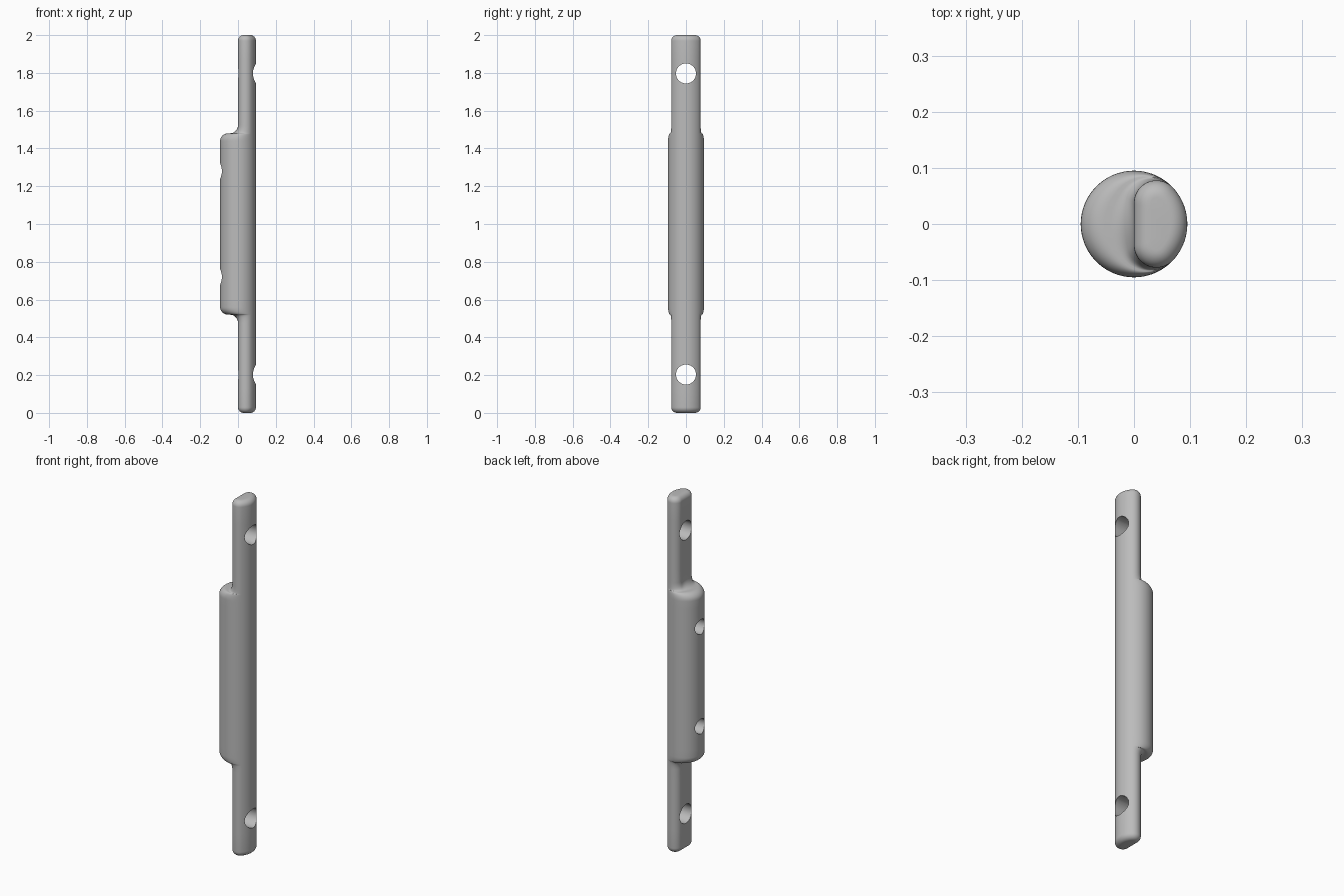
import bpy, bmesh
from math import sin, cos, pi, hypot, sqrt, radians

if "Cube" in bpy.data.objects:
    bpy.data.objects.remove(bpy.data.objects["Cube"], do_unlink=True)

R = 0.095        # barrel radius
FILLET = 0.04    # rounding of the long tang edges
END = 0.03       # rounding of the tang ends
CX = 0.045       # common axis of all the rings
SIDES, STEPS = 128, 8
FC_Y = sqrt((R - FILLET) ** 2 - FILLET ** 2)

steel = bpy.data.materials.new("plain grey")
steel.use_nodes = True
steel.diffuse_color = (0.5, 0.5, 0.5, 1)
steel.node_tree.nodes["Principled BSDF"].inputs["Base Color"].default_value = (0.5, 0.5, 0.5, 1)


def in_tang(x, y, inset):
    """Half-round section with a flat at x = 0 and rounded corners."""
    if x < inset or hypot(x, y) > R - inset:
        return False
    qx, qy = x - FILLET, abs(y) - FC_Y
    in_corner = qy > 0 and FILLET * qy - FC_Y * qx > 0
    return not in_corner or hypot(qx, qy) < FILLET - inset


def in_barrel(x, y, inset):
    return hypot(x, y) < R - inset


def outline(inside, inset=0):
    """Radii of a section, measured outwards from the common axis."""
    radii = []
    for i in range(SIDES):
        a = 2 * pi * i / SIDES
        lo, hi = 0, 0.2
        for _ in range(26):
            mid = (lo + hi) / 2
            if inside(CX + mid * cos(a), mid * sin(a), inset):
                lo = mid
            else:
                hi = mid
        radii.append(lo)
    return radii


barrel, tang = outline(in_barrel), outline(in_tang)


def blend(s):
    return [b + (t - b) * s for b, t in zip(barrel, tang)]


# Upper half of the rings as (height above the middle, radii)
quarter = [pi / 2 * i / STEPS for i in range(STEPS + 1)]
upper = [(h, barrel) for h in (0.15, 0.22, 0.34, 0.40)]
upper += [(0.44 + 0.04 * sin(a), blend(0.45 * (1 - cos(a)))) for a in quarter]
upper += [(0.48 + 0.045 * (1 - cos(a)), blend(0.55 + 0.45 * sin(a))) for a in quarter]
upper += [(h, tang) for h in (0.6, 0.72, 0.87)]
upper += [(1 - END + END * sin(a), outline(in_tang, END * (1 - cos(a)))) for a in quarter]
rings = [(1 - h, r) for h, r in reversed(upper)] + [(1 + h, r) for h, r in upper]

# Rod: barrel with a half-round tang at each end
bm = bmesh.new()
loops = []
for z, radii in rings:
    loops.append([bm.verts.new((CX + r * cos(2 * pi * i / SIDES), r * sin(2 * pi * i / SIDES), z))
                  for i, r in enumerate(radii)])
for low, high in zip(loops, loops[1:]):
    for i in range(SIDES):
        j = (i + 1) % SIDES
        bm.faces.new((low[i], low[j], high[j], high[i]))
bm.faces.new(loops[0][::-1])
bm.faces.new(loops[-1])
mesh = bpy.data.meshes.new("rod")
bm.to_mesh(mesh)
bm.free()
rod = bpy.data.objects.new("rod", mesh)
bpy.context.collection.objects.link(rod)
mesh.materials.append(steel)


def drill(name, x, z, radius, length):
    """Cut a round hole along x."""
    bpy.ops.mesh.primitive_cylinder_add(vertices=48, radius=radius, depth=length,
                                        location=(x, 0, z), rotation=(0, pi / 2, 0))
    cutter = bpy.context.object
    cutter.name = name
    cutter.data.materials.append(steel)
    cutter.hide_render = True
    cutter.hide_set(True)
    mod = rod.modifiers.new(name, "BOOLEAN")
    mod.operation, mod.solver, mod.object = "DIFFERENCE", "EXACT", cutter
    return cutter


# Through holes in the tangs, blind holes in the barrel
cutters = []
for side, sign in (("upper", 1), ("lower", -1)):
    cutters.append(drill(side + "_tang_hole", CX, 1 + sign * 0.797, 0.053, 0.3))
    cutters.append(drill(side + "_barrel_hole", -0.1, 1 + sign * 0.28, 0.042, 0.2))

# Apply the cuts, then smooth the surfaces and keep the hole rims sharp
bpy.ops.object.select_all(action="DESELECT")
bpy.context.view_layer.objects.active = rod
rod.select_set(True)
for mod in list(rod.modifiers):
    bpy.ops.object.modifier_apply(modifier=mod.name)
for cutter in cutters:
    bpy.data.objects.remove(cutter, do_unlink=True)
bpy.ops.object.shade_smooth_by_angle(angle=radians(35))
